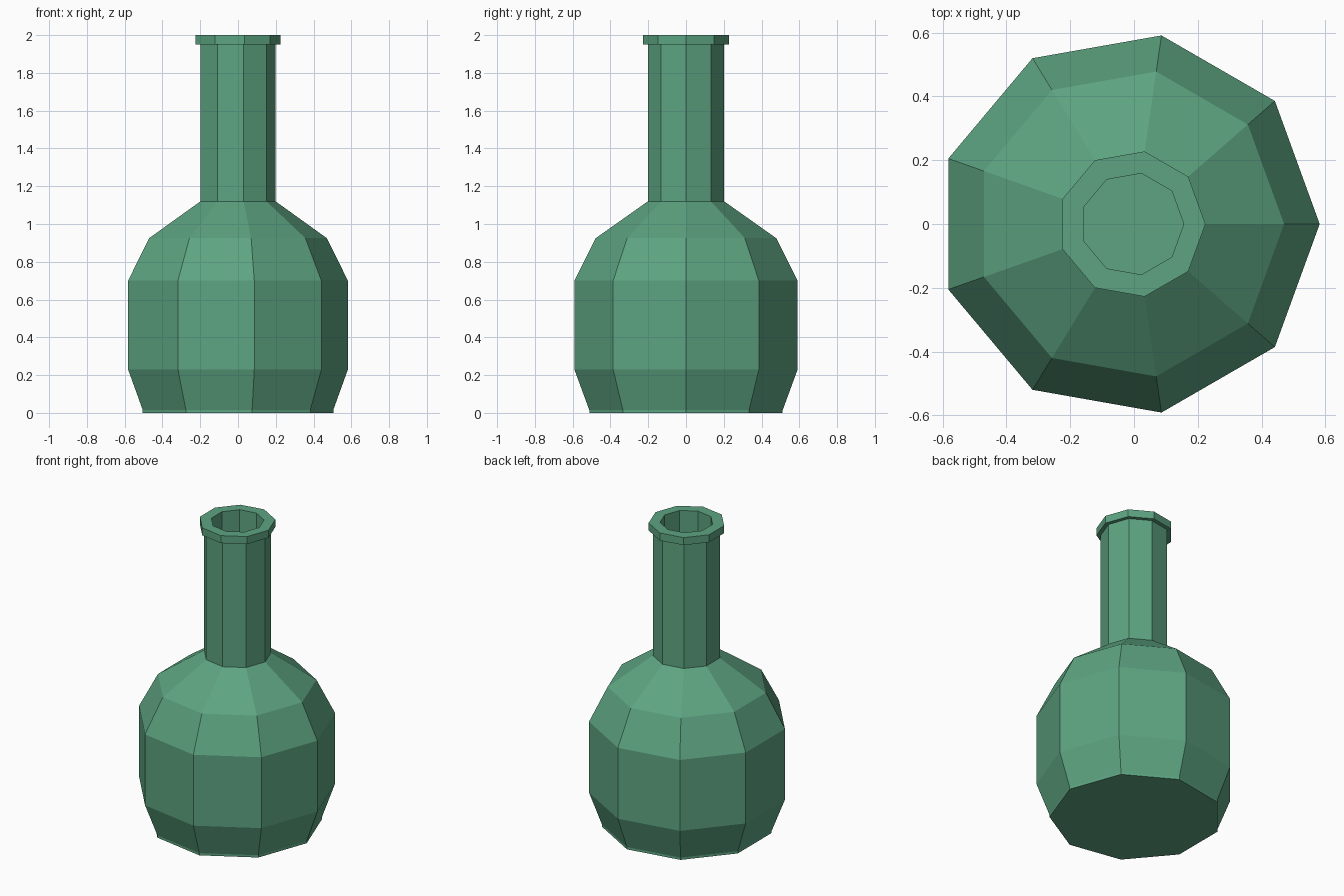
import bpy, bmesh
from math import cos, sin, pi

if "Cube" in bpy.data.objects:
    bpy.data.objects.remove(bpy.data.objects["Cube"])

SIDES = 9

# Profile (radius, height): foot, belly, shoulder, neck, lip, inner bore
PROFILE = [
    (0.52, 0.0), (0.52, 0.015), (0.60, 0.23), (0.60, 0.70), (0.485, 0.925),
    (0.205, 1.12), (0.205, 1.95), (0.231, 1.95), (0.231, 2.0),
    (0.161, 2.0), (0.161, 1.12),
]


def ring(bm, r, z):
    # Odd-sided ring, shifted so its width is centred on x = 0
    shift = -r * (1 - cos(pi / SIDES)) / 2
    return [bm.verts.new((r * cos(2 * pi * i / SIDES) + shift,
                          r * sin(2 * pi * i / SIDES), z))
            for i in range(SIDES)]


# Bottle body, lathed with nine flat sides
bm = bmesh.new()
rings = [ring(bm, r, z) for r, z in PROFILE]
for a, b in zip(rings, rings[1:]):
    for i in range(SIDES):
        j = (i + 1) % SIDES
        bm.faces.new((a[i], a[j], b[j], b[i]))
bm.faces.new(rings[0][::-1])   # underside
bm.faces.new(rings[-1])        # floor of the bore
bmesh.ops.recalc_face_normals(bm, faces=bm.faces[:])
mesh = bpy.data.meshes.new("bottle")
bm.to_mesh(mesh)
bm.free()
bottle = bpy.data.objects.new("bottle", mesh)
bpy.context.collection.objects.link(bottle)

# Green glass colour
green = bpy.data.materials.new("green_glass")
green.diffuse_color = (0.11, 0.37, 0.22, 1)
green.use_nodes = True
green.node_tree.nodes["Principled BSDF"].inputs["Base Color"].default_value = green.diffuse_color
mesh.materials.append(green)
